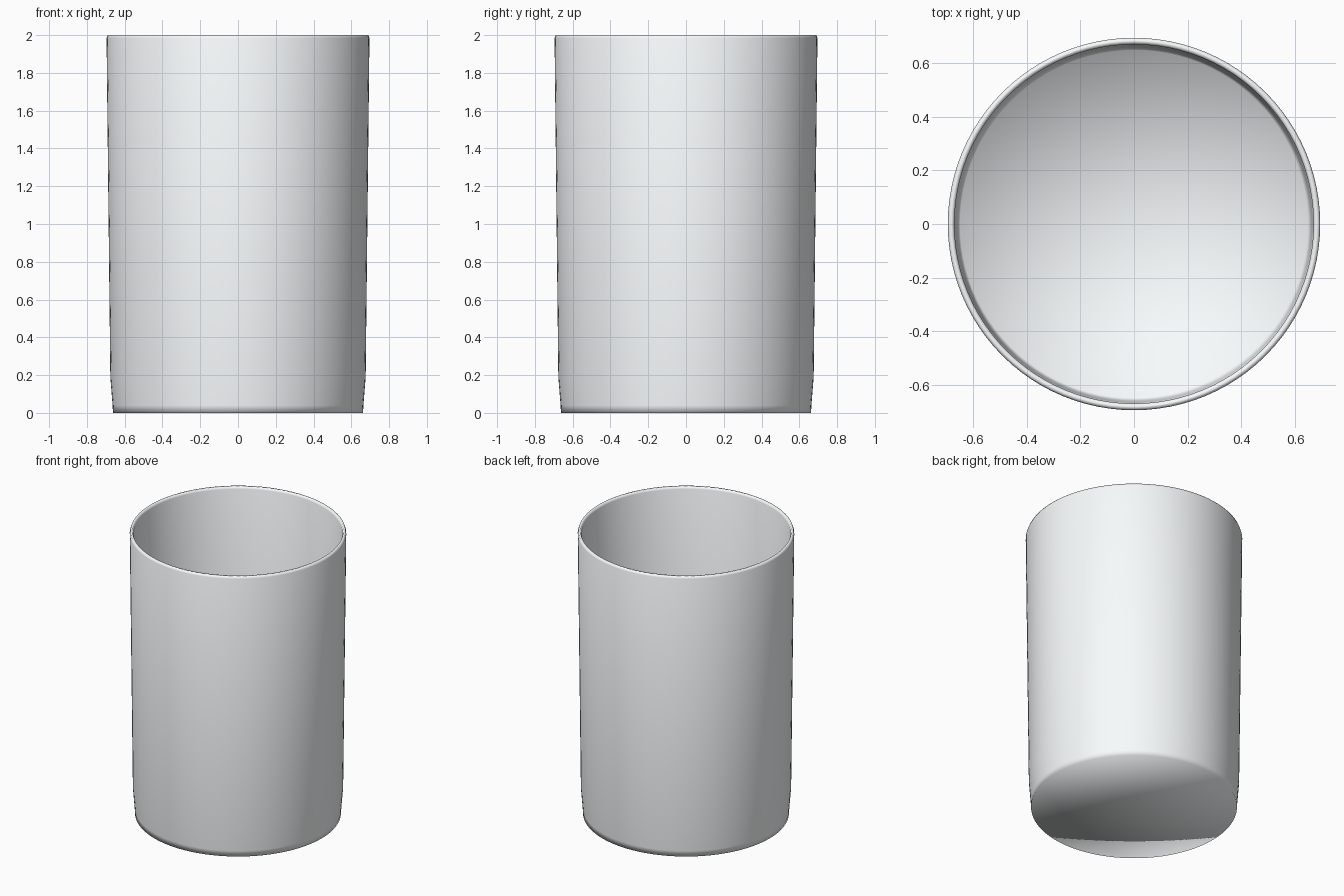
import bpy
import bmesh
from math import cos, sin, tau

if "Cube" in bpy.data.objects:
    bpy.data.objects.remove(bpy.data.objects["Cube"])

SEGMENTS = 96

# Cup wall section (radius, height): outside foot -> rounded rim -> inside floor
PROFILE = [
    (0.662, 0.0), (0.664, 0.04), (0.676, 0.19),
    (0.696, 1.985), (0.690, 2.0), (0.677, 2.0), (0.671, 1.985),
    (0.666, 0.19), (0.660, 0.06), (0.650, 0.03),
]


def ring(bm, radius, z):
    return [bm.verts.new((radius * cos(tau * i / SEGMENTS),
                          radius * sin(tau * i / SEGMENTS), z))
            for i in range(SEGMENTS)]


def cap(bm, loop, z):
    centre = bm.verts.new((0, 0, z))
    for i in range(SEGMENTS):
        bm.faces.new((centre, loop[i], loop[(i + 1) % SEGMENTS]))


bm = bmesh.new()
rings = [ring(bm, r, z) for r, z in PROFILE]

# Walls and rim
for a, b in zip(rings, rings[1:]):
    for i in range(SEGMENTS):
        j = (i + 1) % SEGMENTS
        bm.faces.new((a[i], a[j], b[j], b[i]))

# Underside and inner floor
cap(bm, rings[0], PROFILE[0][1])
cap(bm, rings[-1], PROFILE[-1][1])
bmesh.ops.recalc_face_normals(bm, faces=bm.faces)

# Shading is smooth everywhere, including across the foot edge
for f in bm.faces:
    f.smooth = True

mesh = bpy.data.meshes.new("cup")
bm.to_mesh(mesh)
bm.free()

# Pale, slightly cool white
white = bpy.data.materials.new("pale_white")
white.diffuse_color = (0.95, 0.98, 0.99, 1)
white.use_nodes = True
white.node_tree.nodes["Principled BSDF"].inputs["Base Color"].default_value = white.diffuse_color
mesh.materials.append(white)
bpy.context.collection.objects.link(bpy.data.objects.new("cup", mesh))
